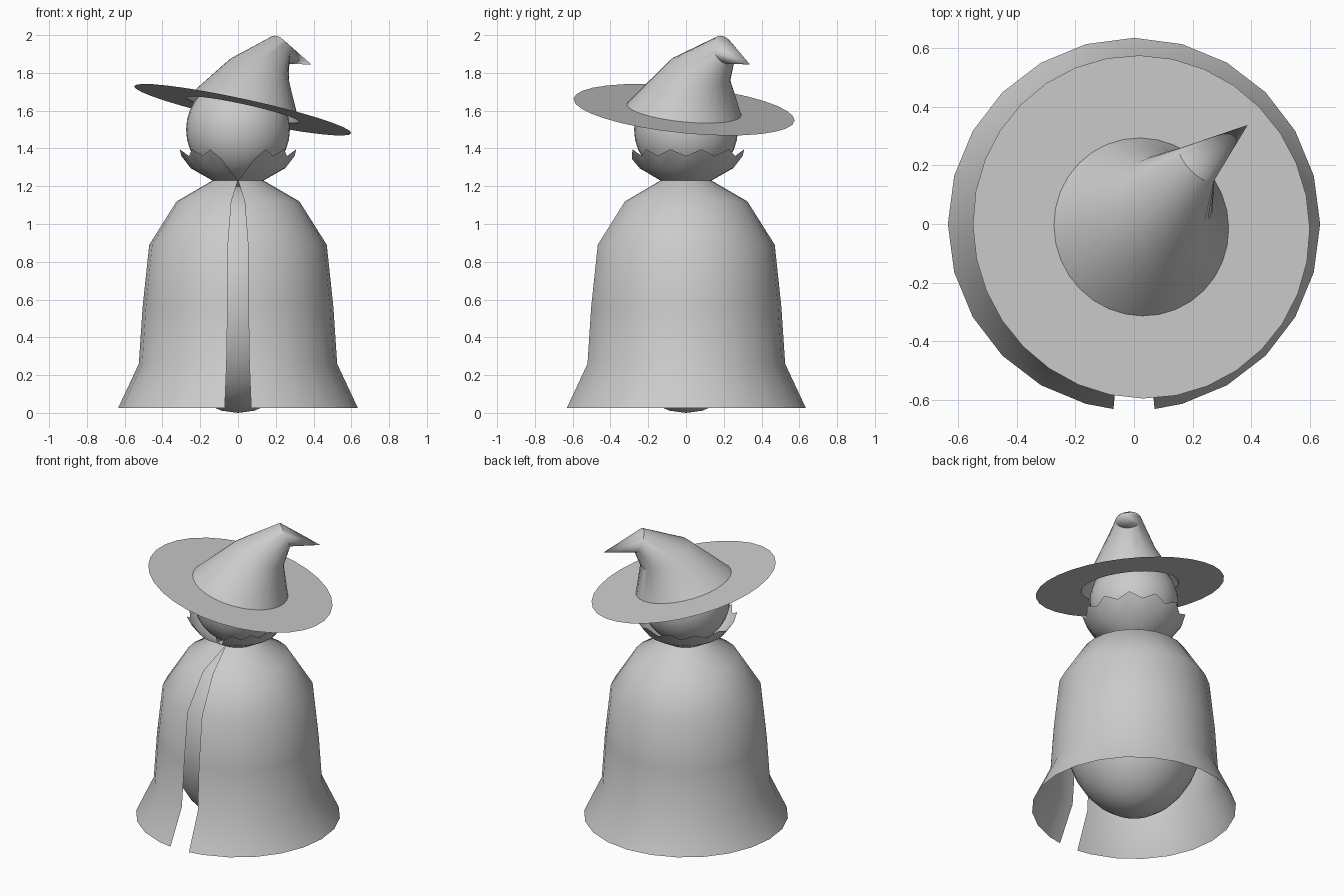
import bpy, bmesh, math
from mathutils import Vector

if "Cube" in bpy.data.objects:
    bpy.data.objects.remove(bpy.data.objects["Cube"])


def finish(name, bm, angle=30):
    me = bpy.data.meshes.new(name)
    bm.to_mesh(me)
    bm.free()
    ob = bpy.data.objects.new(name, me)
    bpy.context.collection.objects.link(ob)
    bpy.ops.object.select_all(action='DESELECT')
    ob.select_set(True)
    bpy.context.view_layer.objects.active = ob
    bpy.ops.object.shade_smooth_by_angle(angle=math.radians(angle))
    return ob


def ball(name, centre, rx, rz):
    bm = bmesh.new()
    bmesh.ops.create_uvsphere(bm, u_segments=32, v_segments=16, radius=1)
    bmesh.ops.scale(bm, vec=(rx, rx, rz), verts=bm.verts)
    bmesh.ops.translate(bm, vec=centre, verts=bm.verts)
    return finish(name, bm)


def bridge(bm, a, b, closed):
    n = len(a)
    for i in range(n if closed else n - 1):
        j = (i + 1) % n
        bm.faces.new((a[i], a[j], b[j], b[i]))


def ring(bm, centre, normal, radius, n=32):
    q = Vector((0, 0, 1)).rotation_difference(Vector(normal))
    return [bm.verts.new(Vector(centre) + q @ Vector((
        radius * math.cos(math.tau * i / n), radius * math.sin(math.tau * i / n), 0)))
        for i in range(n)]


# Body and head
ball("body", (0, 0, 0.6), 0.44, 0.6)
ball("head", (0, 0, 1.5), 0.275, 0.275)

# Cloak with collar, slit open at the front
# radius, height, half width of the slit, how many columns the slit pushes aside
SEG = 24
rows = [(0.635, 0.025, 0.07, 1), (0.525, 0.26, 0.06, 1), (0.505, 0.56, 0.055, 1),
        (0.47, 0.89, 0.053, 1), (0.325, 1.12, 0.035, 1), (0.135, 1.23, 0.001, 1),
        (0.25, 1.295, 0.05, 4), (0.31, 1.378, 0.09, 4)]
bm = bmesh.new()
prev = None
for k, (r, z, gap, spread) in enumerate(rows):
    g = math.asin(gap / r)
    cur = []
    for i in range(SEG + 1):
        a = math.tau * i / SEG
        a += g * (max(0, 1 - i / spread) - max(0, 1 - (SEG - i) / spread))
        rr, zz = r, z
        if k == len(rows) - 1:  # jagged collar edge
            s = 1 if i % 2 else -1
            rr, zz = r + 0.01 * s, z + 0.018 * s
            if i in (0, SEG):
                zz = 1.345
        cur.append(bm.verts.new((rr * math.sin(a), -rr * math.cos(a), zz)))
    if prev:
        bridge(bm, prev, cur, False)
    prev = cur
finish("cloak", bm, 40)

# Tilted hat: flat brim ring and bent crown
base, tilt = (0.025, -0.01, 1.605), (0.217, 0.1, 1)
bm = bmesh.new()
bridge(bm, ring(bm, base, tilt, 0.588), ring(bm, base, tilt, 0.305), True)
finish("hat_brim", bm)

bm = bmesh.new()
r1 = ring(bm, base, tilt, 0.305)
r2 = ring(bm, (0.11, 0.075, 1.81), (0.31, 0.32, 0.89), 0.168)
r3 = ring(bm, (0.215, 0.202, 1.922), (0.65, 0.65, 0.35), 0.08)
bridge(bm, r1, r2, True)
bridge(bm, r2, r3, True)
tip = bm.verts.new((0.388, 0.338, 1.845))
for i in range(len(r3)):
    bm.faces.new((r3[i], r3[(i + 1) % len(r3)], tip))
finish("hat_crown", bm)
